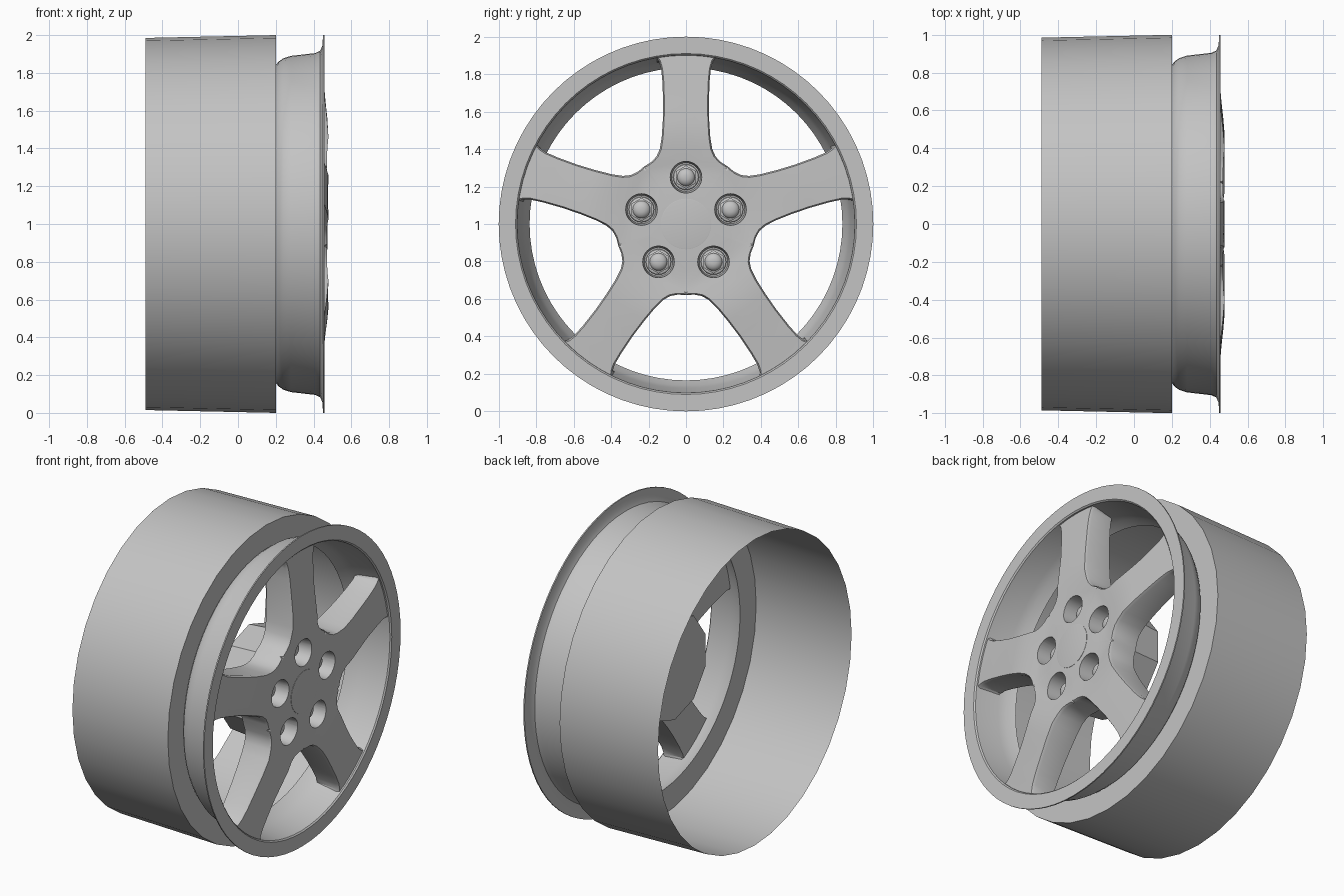
import bpy, bmesh
from math import sin, cos, tan, pi, radians, hypot, sqrt

cube = bpy.data.objects.get("Cube")
if cube:
    bpy.data.objects.remove(cube, do_unlink=True)

metal = bpy.data.materials.new("wheel_grey")
grey = (0.55, 0.55, 0.55, 1)
metal.use_nodes = True
metal.diffuse_color = grey
metal.node_tree.nodes["Principled BSDF"].inputs["Base Color"].default_value = grey


def smooth(ob, angle=30):
    bpy.ops.object.select_all(action='DESELECT')
    ob.select_set(True)
    bpy.context.view_layer.objects.active = ob
    bpy.ops.object.shade_smooth_by_angle(angle=radians(angle))


def finish(name, bm):
    bmesh.ops.recalc_face_normals(bm, faces=bm.faces)
    mesh = bpy.data.meshes.new(name)
    bm.to_mesh(mesh)
    bm.free()
    ob = bpy.data.objects.new(name, mesh)
    bpy.context.collection.objects.link(ob)
    mesh.materials.append(metal)
    smooth(ob)
    return ob


def bridge(bm, a, b):
    n = len(a)
    for i in range(n):
        bm.faces.new((a[i], a[(i + 1) % n], b[(i + 1) % n], b[i]))


def revolve(name, profile, sides, centre=(0, 1), close=False, caps=False):
    """Turn an (x, radius) profile about an axis along x."""
    bm = bmesh.new()
    rings = []
    for x, r in profile:
        rings.append([bm.verts.new((x, centre[0] + r * sin(2 * pi * i / sides),
                                    centre[1] + r * cos(2 * pi * i / sides)))
                      for i in range(sides)])
    for a, b in zip(rings, rings[1:]):
        bridge(bm, a, b)
    if close:
        bridge(bm, rings[-1], rings[0])
    if caps:
        bm.faces.new(rings[0])
        bm.faces.new(rings[-1])
    return finish(name, bm)


# Open barrel with its front step
revolve("barrel", [(-0.49, 0.985), (0.2, 1.0), (0.2, 0.84)], 36)

# Outer rim: lip, fillet and sloping well
revolve("rim", [(0.2, 0.84), (0.215, 0.86), (0.24, 0.877), (0.28, 0.89), (0.41, 0.905),
                (0.435, 0.917), (0.447, 0.945), (0.45, 1.0), (0.458, 1.0), (0.458, 0.91),
                (0.45, 0.902), (0.3, 0.877), (0.25, 0.862), (0.2, 0.835)], 72, close=True)

# Front crown of the spokes: (radius, x)
crown = [(0, .472), (.14, .472), (.3, .464), (.4, .472), (.5, .48), (.6, .468),
         (.72, .455), (.95, .44)]


def front_x(r):
    for (r0, x0), (r1, x1) in zip(crown, crown[1:]):
        if r <= r1:
            t = (r - r0) / (r1 - r0)
            return x0 + (x1 - x0) * t * t * (3 - 2 * t)


# Spoke plan: (along, half width), from the pentagon hub edge to the rim
hub_edge = .307
plan = [(hub_edge, hub_edge * tan(pi / 5)), (.33, .187), (.36, .158), (.4, .14), (.46, .13),
        (.55, .124), (.65, .122), (.76, .126), (.83, .133), (.87, .145)]
across = [-1, -.94, -.6, -.3, 0, .3, .6, .94, 1]

bm = bmesh.new()
core = []
for k in range(5):
    a = 2 * pi * k / 5

    def point(u, v, edge):
        x = front_x(hypot(u, v)) - (.016 if edge else 0)
        return bm.verts.new((x, u * sin(a) + v * cos(a), 1 + u * cos(a) - v * sin(a)))

    # hub wedge rows, spoke rows, then a last row following the rim
    rows = [[point(hub_edge * s, plan[0][1] * s * t, False) for t in across]
            for s in (.15, .4, .65, .85, .96)]
    rows += [[point(u, w * t, abs(t) == 1) for t in across] for u, w in plan]
    rows.append([point(sqrt(.904 ** 2 - (.16 * t) ** 2), .16 * t, abs(t) == 1)
                 for t in across])
    for p, q in zip(rows, rows[1:]):
        for i in range(len(across) - 1):
            bm.faces.new((p[i], p[i + 1], q[i + 1], q[i]))
    core += rows[0][:-1]
bmesh.ops.remove_doubles(bm, verts=bm.verts, dist=1e-5)
bmesh.ops.holes_fill(bm, edges=[e for e in bm.edges if e.is_boundary and
                                all(hypot(v.co.y, v.co.z - 1) < .1 for v in e.verts)], sides=0)

# Side walls drawn back from the outline, then a flat back
border = [e for e in bm.edges if e.is_boundary]
walls = bmesh.ops.extrude_edge_only(bm, edges=border)["geom"]
for v in [g for g in walls if isinstance(g, bmesh.types.BMVert)]:
    y, z = v.co.y, v.co.z - 1
    s = min(1, .875 / hypot(y, z))
    v.co = (.29, y * s, 1 + z * s)
bmesh.ops.holes_fill(bm, edges=[e for e in bm.edges if e.is_boundary], sides=0)
star = finish("spokes", bm)

# Five bolt pockets cut through the hub face, each with a seated bolt
for k in range(5):
    a = 2 * pi * k / 5
    c = (.25 * sin(a), 1 + .25 * cos(a))
    cutter = revolve("pocket_cutter", [(.345, .076), (.6, .094)], 32, c, caps=True)
    cutter.hide_render = True
    mod = star.modifiers.new("pocket", 'BOOLEAN')
    mod.object, mod.operation, mod.solver = cutter, 'DIFFERENCE', 'EXACT'
    smooth(star)
    bpy.ops.object.modifier_apply(modifier=mod.name)
    bpy.data.objects.remove(cutter, do_unlink=True)
    revolve("bolt_washer", [(.34, .07), (.355, .066), (.36, .055)], 24, c, caps=True)
    revolve("bolt_hex", [(.35, .062), (.39, .062), (.396, .05)], 6, c, caps=True)
    dome = [(.39 + .03 * sin(t * pi / 10), .048 * cos(t * pi / 10)) for t in range(5)]
    revolve("bolt_dome", dome, 20, c, caps=True)
smooth(star)

# Hub block behind the spokes and flat centre cap
revolve("hub_back", [(.08, .33), (.32, .35)], 10, caps=True)
revolve("centre_cap", [(.46, .135), (.4735, .135), (.4745, .13)], 40, caps=True)
